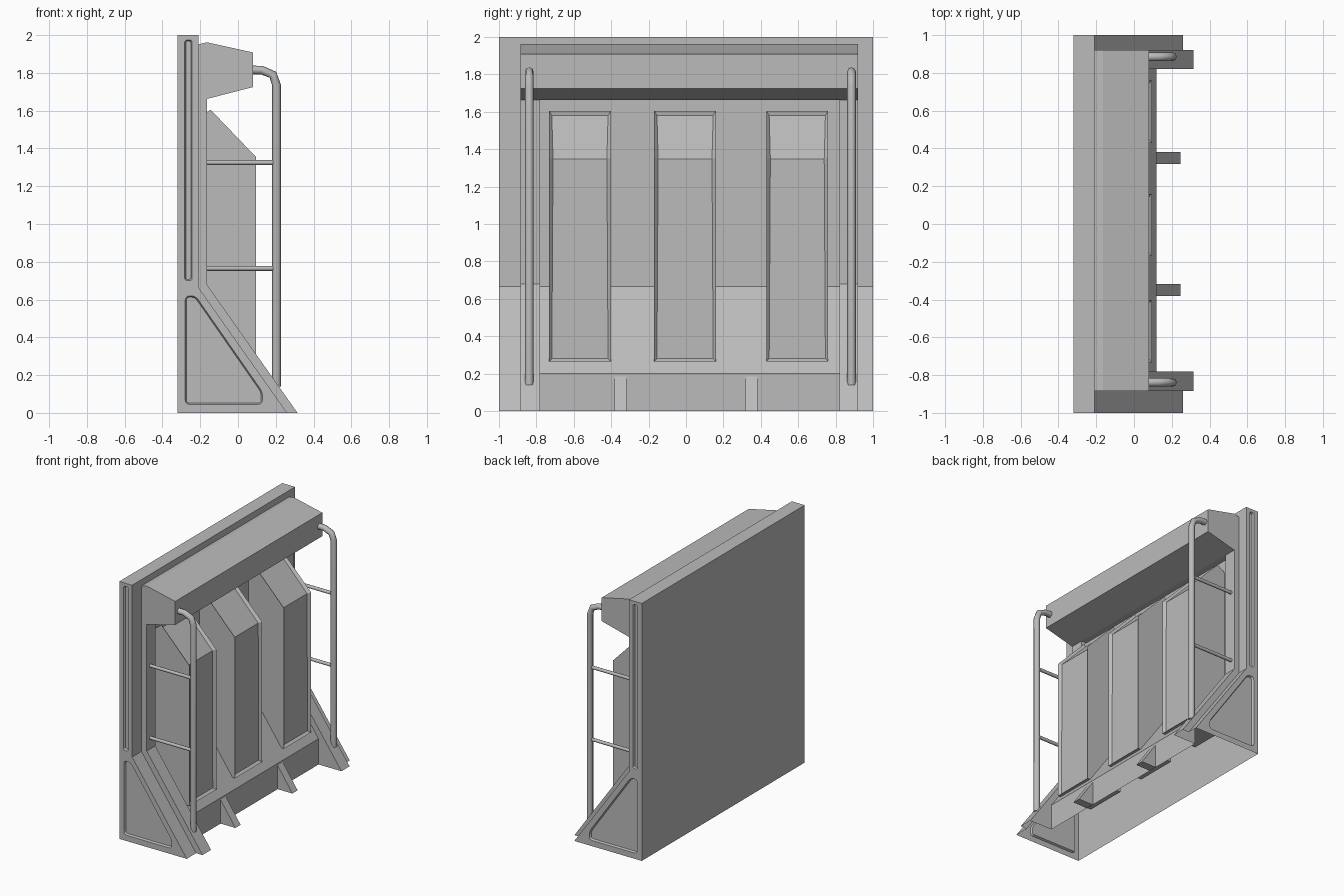
import bpy, bmesh
from mathutils import Vector

cube = bpy.data.objects.get("Cube")
if cube:
    bpy.data.objects.remove(cube)

GREY = (0.5, 0.5, 0.5, 1)
mat = bpy.data.materials.new("plain grey")
mat.use_nodes = True
mat.diffuse_color = GREY
bsdf = next(n for n in mat.node_tree.nodes if n.type == 'BSDF_PRINCIPLED')
bsdf.inputs["Base Color"].default_value = GREY


def add_object(name, data):
    ob = bpy.data.objects.new(name, data)
    bpy.context.collection.objects.link(ob)
    data.materials.append(mat)
    return ob


def finish(bm, name):
    me = bpy.data.meshes.new(name)
    bm.to_mesh(me)
    bm.free()
    return add_object(name, me)


def ring(bm, profile, y):
    return [bm.verts.new((x, y, z)) for x, z in profile]


def prism(profile, y0, y1):
    """Closed extrusion of an xz profile along y."""
    bm = bmesh.new()
    a, b = ring(bm, profile, y0), ring(bm, profile, y1)
    n = len(profile)
    bm.faces.new(a)
    bm.faces.new(b)
    for i in range(n):
        j = (i + 1) % n
        bm.faces.new((a[i], a[j], b[j], b[i]))
    bmesh.ops.recalc_face_normals(bm, faces=bm.faces)
    return bm


def rounded(points, r):
    """Round each corner of a polygon with a short quadratic arc."""
    out = []
    pts = [Vector(p) for p in points]
    for i, p in enumerate(pts):
        a = p + (pts[i - 1] - p).normalized() * r
        b = p + (pts[(i + 1) % len(pts)] - p).normalized() * r
        for t in (0, 0.33, 0.67, 1):
            out.append(a * (1 - t) ** 2 + p * 2 * t * (1 - t) + b * t * t)
    return out


def tube(name, points, radius):
    cu = bpy.data.curves.new(name, 'CURVE')
    cu.dimensions = '3D'
    cu.bevel_depth = radius
    cu.bevel_resolution = 2
    cu.use_fill_caps = True
    sp = cu.splines.new('POLY')
    sp.points.add(len(points) - 1)
    for sp_pt, co in zip(sp.points, points):
        sp_pt.co = (*co, 1)
    return add_object(name, cu)


# Barrier shell: three cross-sections stepped along y, open underneath
BACK = [(-.32, 0), (-.32, 2), (-.21, 2), (-.21, 1.8)]
END = BACK + [(-.21, 1.8), (-.21, .665), (.26, 0), (.26, 0)]
RAIL = BACK + [(-.165, 1.8), (-.165, .68), (.315, 0), (.315, 0)]
MIDDLE = BACK + [(-.21, 1.8), (-.21, .665), (.118, .2), (.118, 0)]
Y_END = (-.885, .92)
Y_RAIL = (-.78, .82)
stations = [(END, -1), (END, Y_END[0]), (RAIL, Y_END[0]), (RAIL, Y_RAIL[0]),
            (MIDDLE, Y_RAIL[0]), (MIDDLE, Y_RAIL[1]), (RAIL, Y_RAIL[1]),
            (RAIL, Y_END[1]), (END, Y_END[1]), (END, 1)]
bm = bmesh.new()
rings = [ring(bm, p, y) for p, y in stations]
for a, b in zip(rings, rings[1:]):
    for i in range(len(a) - 1):
        bm.faces.new((a[i], a[i + 1], b[i + 1], b[i]))
bmesh.ops.remove_doubles(bm, verts=bm.verts, dist=1e-4)
bmesh.ops.dissolve_degenerate(bm, edges=bm.edges, dist=1e-4)
bmesh.ops.recalc_face_normals(bm, faces=bm.faces)
back = min(bm.faces, key=lambda f: f.calc_center_median().x)
if back.normal.x > 0:
    bmesh.ops.reverse_faces(bm, faces=bm.faces)
finish(bm, "barrier_shell")

# End plates with a sunken slot and a sunken triangular panel
OUTLINE = [(-.32, 0), (.26, 0), (-.21, .665), (-.21, 2), (-.32, 2)]
SLOT = rounded([(-.283, .7), (-.243, .7), (-.243, 1.975), (-.283, 1.975)], .016)
PANEL = rounded([(-.28, .045), (.13, .045), (.13, .11), (-.225, .62), (-.28, .62)], .025)
for side, label in ((-1, "right"), (1, "left")):
    bm = bmesh.new()
    out_dir = Vector((0, side, 0))
    edges, pockets = [], []
    for loop in (OUTLINE, SLOT, PANEL):
        vs = ring(bm, loop, side)
        edges += [bm.edges.new((vs[i - 1], vs[i])) for i in range(len(vs))]
        if loop is not OUTLINE:
            pockets.append(vs)
    bmesh.ops.triangle_fill(bm, use_beauty=True, edges=edges, normal=out_dir)
    floors = [bm.faces.new(vs) for vs in pockets]
    for f in bm.faces:
        f.normal_update()
        if f.normal.dot(out_dir) < 0:
            f.normal_flip()
    for f in floors:
        bmesh.ops.inset_region(bm, faces=[f], thickness=.007, depth=-.015)
    finish(bm, "end_plate_" + label)

# Overhanging header beam
header = [(-.212, 1.95), (-.165, 1.962), (.08, 1.908), (.08, 1.725), (-.165, 1.662), (-.212, 1.662)]
finish(prism(header, *Y_END), "header_beam")

# Three sloped boxes with recessed fronts
box = [(-.21, .265), (.095, .265), (.095, 1.355), (-.145, 1.605), (-.21, 1.56)]
for k, yc in enumerate((-.567, -.005, .595)):
    bm = prism(box, yc - .165, yc + .165)
    fronts = [f for f in bm.faces if f.normal.x > .5]
    bmesh.ops.inset_region(bm, faces=fronts, thickness=.021, depth=-.02)
    finish(bm, f"front_box_{k + 1}")

# Small foot brackets
for k, yc in enumerate((-.35, .35)):
    foot = [(.118, 0), (.245, 0), (.118, .185)]
    finish(prism(foot, yc - .032, yc + .032), f"foot_bracket_{k + 1}")

# Handrails with their rungs
for y, label in ((-.838, "right"), (.885, "left")):
    path = [(.07, y, 1.815), (.125, y, 1.815), (.185, y, 1.79), (.204, y, 1.735), (.204, y, .14)]
    tube("handrail_" + label, path, .023)
    for k, z in enumerate((.765, 1.325)):
        tube(f"rung_{label}_{k + 1}", [(-.17, y, z), (.2, y, z)], .013)
